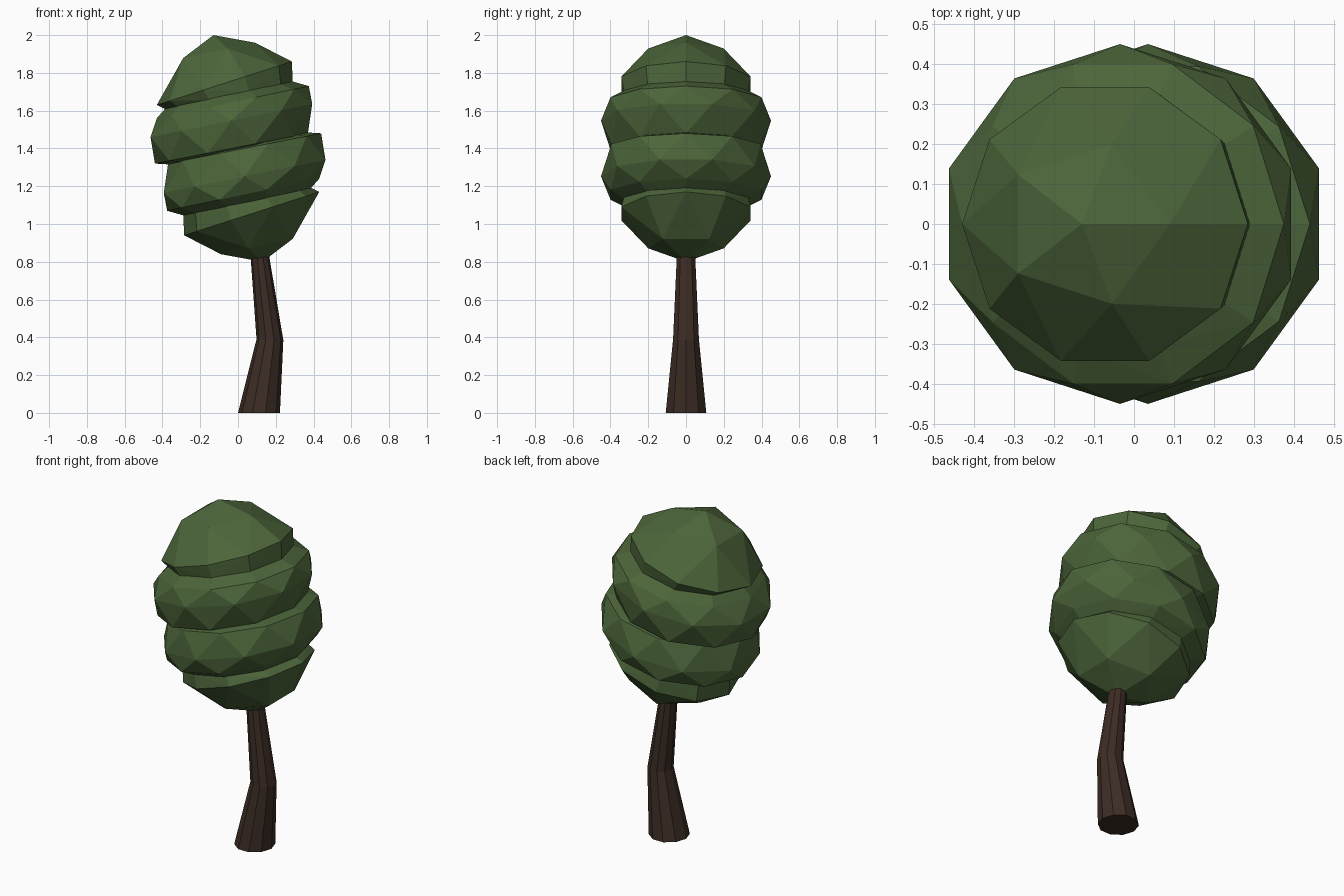
import bpy, bmesh, math
from mathutils import Vector

if "Cube" in bpy.data.objects:
    bpy.data.objects.remove(bpy.data.objects["Cube"])


def material(name, rgb):
    m = bpy.data.materials.new(name)
    m.diffuse_color = (*rgb, 1)
    m.use_nodes = True
    m.node_tree.nodes["Principled BSDF"].inputs["Base Color"].default_value = m.diffuse_color
    return m


leaf = material("leaf green", (0.072, 0.130, 0.042))
bark = material("bark brown", (0.046, 0.026, 0.018))


def finish(bm, name, mat):
    bmesh.ops.recalc_face_normals(bm, faces=bm.faces[:])
    me = bpy.data.meshes.new(name)
    bm.to_mesh(me)
    bm.free()
    ob = bpy.data.objects.new(name, me)
    me.materials.append(mat)
    bpy.context.collection.objects.link(ob)


def ring(xl, zl, xr, zr, ry, n=10, turn=0.0):
    """Tilted ring through a left and a right point (front view)."""
    cx, cz, rx, rz = (xl + xr) / 2, (zl + zr) / 2, (xr - xl) / 2, (zr - zl) / 2
    pts = []
    for k in range(n):
        a = 2 * math.pi * k / n + turn
        pts.append(Vector((cx + rx * math.cos(a), ry * math.sin(a), cz + rz * math.cos(a))))
    return pts


# Foliage tiers: convex lumps; the lower two are the upper two turned over
half = math.pi / 10
cap = ([Vector((-0.13, 0, 2.0))]
       + ring(-0.33, 1.87, 0.09, 1.96, 0.21, 5)
       + ring(-0.43, 1.63, 0.285, 1.86, 0.36)
       + ring(-0.38, 1.605, 0.29, 1.75, 0.345))
middle = (ring(-0.36, 1.64, 0.27, 1.76, 0.32)
          + ring(-0.43, 1.56, 0.375, 1.73, 0.42)
          + ring(-0.485, 1.455, 0.415, 1.64, 0.45, turn=half)
          + ring(-0.44, 1.32, 0.37, 1.48, 0.415)
          + ring(-0.36, 1.315, 0.33, 1.455, 0.35))


def turned(pts):
    return [Vector((-p.x, p.y, 2.8 - p.z)) for p in pts]


tiers = {"foliage_top": cap, "foliage_upper": middle,
         "foliage_lower": turned(middle), "foliage_bottom": turned(cap)}
for name, pts in tiers.items():
    bm = bmesh.new()
    for p in pts:
        bm.verts.new(p)
    res = bmesh.ops.convex_hull(bm, input=bm.verts[:])
    loose = [v for v in bm.verts if not v.link_faces]
    bmesh.ops.delete(bm, geom=loose, context='VERTS')
    finish(bm, name, leaf)

# Bent, tapering trunk
bm = bmesh.new()
sections = [ring(0.0, 0, 0.222, 0, 0.113),
            ring(0.098, 0.39, 0.24, 0.385, 0.072),
            ring(0.06, 0.92, 0.15, 0.92, 0.047)]
loops = [[bm.verts.new(p) for p in s] for s in sections]
for a, b in zip(loops, loops[1:]):
    for i in range(len(a)):
        j = (i + 1) % len(a)
        bm.faces.new((a[i], a[j], b[j], b[i]))
bm.faces.new(loops[0][::-1])
bm.faces.new(loops[-1])
finish(bm, "trunk", bark)
